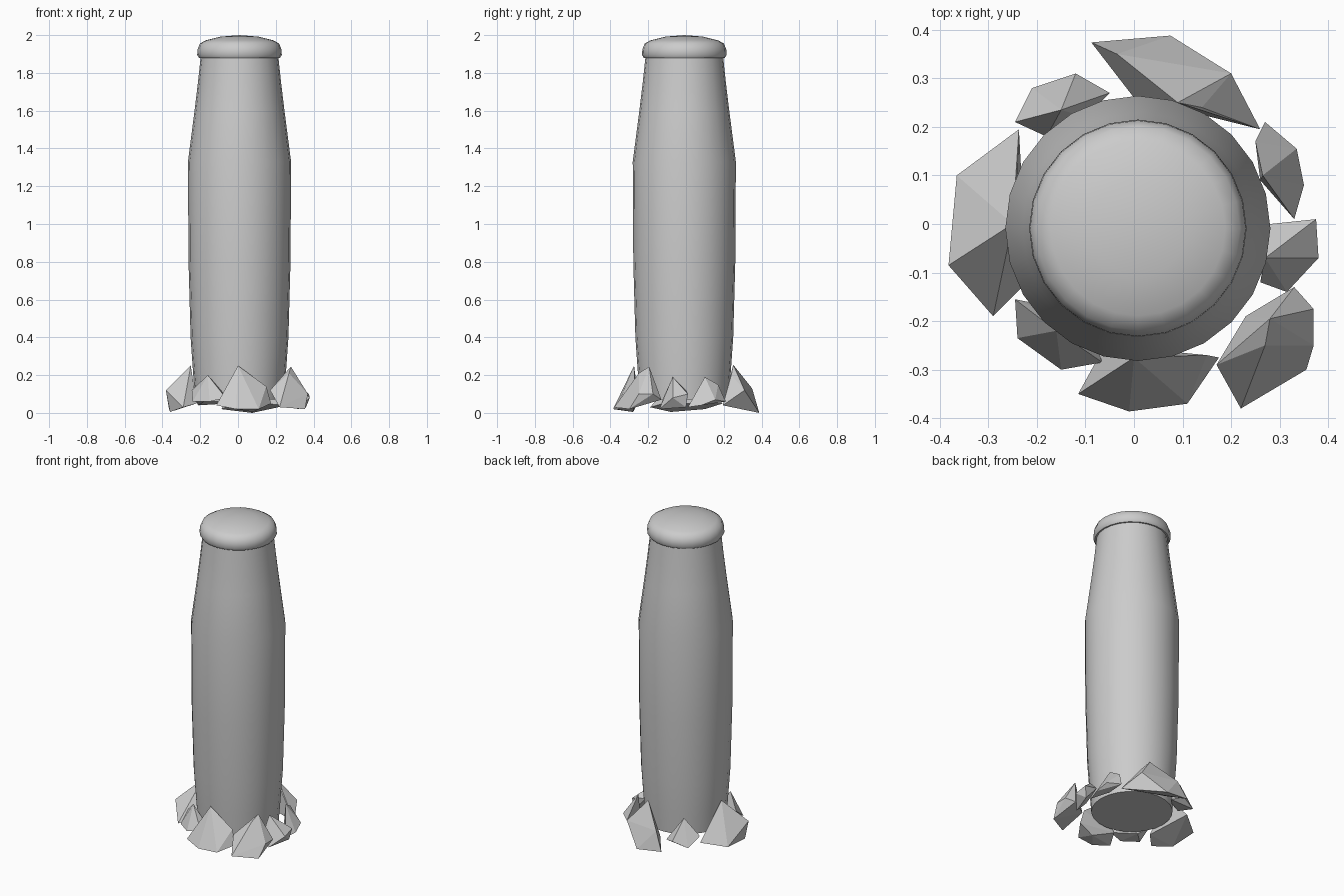
import bpy, bmesh, math

if "Cube" in bpy.data.objects:
    bpy.data.objects.remove(bpy.data.objects["Cube"])

CX, CY, SIDES = 0.008, -0.009, 24


def lathe(name, profile):
    """Spin a (radius, z) profile around the pillar axis; ends are closed."""
    bm = bmesh.new()
    rings = []
    for r, z in profile:
        if r == 0:
            rings.append([bm.verts.new((CX, CY, z))])
        else:
            rings.append([bm.verts.new((CX + r * math.cos(2 * math.pi * i / SIDES),
                                        CY + r * math.sin(2 * math.pi * i / SIDES), z))
                          for i in range(SIDES)])
    for a, b in zip(rings, rings[1:]):
        for i in range(SIDES):
            j = (i + 1) % SIDES
            if len(b) == 1:
                bm.faces.new((a[i], a[j], b[0]))
            else:
                bm.faces.new((a[i], a[j], b[j], b[i]))
    bm.faces.new(rings[0][::-1])
    if len(rings[-1]) > 1:
        bm.faces.new(rings[-1])
    return finish(name, bm, True)


def finish(name, bm, smooth):
    bmesh.ops.recalc_face_normals(bm, faces=bm.faces[:])
    me = bpy.data.meshes.new(name)
    bm.to_mesh(me)
    bm.free()
    ob = bpy.data.objects.new(name, me)
    bpy.context.collection.objects.link(ob)
    if smooth:
        bpy.ops.object.select_all(action='DESELECT')
        ob.select_set(True)
        bpy.context.view_layer.objects.active = ob
        bpy.ops.object.shade_smooth_by_angle(angle=math.radians(40))
    return ob


def rock(name, points):
    """Faceted stone as the convex hull of a few corners."""
    bm = bmesh.new()
    for p in points:
        bm.verts.new(p)
    res = bmesh.ops.convex_hull(bm, input=bm.verts[:])
    junk = [v for v in bm.verts if not v.link_faces]
    bmesh.ops.delete(bm, geom=junk, context='VERTS')
    return finish(name, bm, False)


# Pillar body, slightly swollen and tapered towards the top
lathe("pillar", [(0.235, 0.07), (0.245, 0.2), (0.259, 0.4), (0.27, 0.8),
                 (0.273, 1.33), (0.238, 1.6), (0.22, 1.75), (0.205, 1.89)])

# Rounded cap
lathe("cap", [(0.215, 1.88), (0.224, 1.895), (0.222, 1.925), (0.21, 1.955),
              (0.18, 1.972), (0.10, 1.992), (0, 2.0)])

# Ring of stones around the foot
rock("rock_front", [(-.115, -.35, .04), (0, -.275, .25), (-.01, -.386, .02), (.11, -.37, .02),
                    (.175, -.275, .05), (.15, -.27, .14), (-.06, -.25, .06), (.08, -.28, .005)])
rock("rock_front_right", [(.17, -.29, .12), (.22, -.38, .03), (.355, -.30, .02), (.37, -.25, .1),
                          (.37, -.175, .1), (.33, -.13, .07), (.28, -.195, .245),
                          (.23, -.19, .06), (.27, -.25, .21)])
rock("rock_right_small", [(.375, .01, .1), (.38, -.07, .08), (.315, -.14, .02), (.28, 0, .12),
                          (.27, -.07, .19), (.36, 0, .03), (.26, -.12, .08)])
rock("rock_right", [(.27, .21, .06), (.335, .155, .07), (.35, .08, .04), (.33, .01, .03),
                    (.265, .1, .19), (.25, .17, .15), (.26, .09, .06)])
rock("rock_back", [(-.088, .374, .02), (.075, .388, 0), (.2, .31, .12), (.26, .195, .04),
                   (.09, .25, .255), (-.035, .35, .13), (0, .26, .06), (.14, .24, .2)])
rock("rock_back_left_small", [(-.245, .21, .1), (-.21, .28, .04), (-.12, .31, .07), (-.05, .27, .05),
                              (-.15, .235, .2), (-.18, .18, .06), (-.1, .22, .06)])
rock("rock_left", [(-.237, .195, .05), (-.365, .1, .02), (-.382, -.085, .12), (-.29, -.19, .03),
                   (-.22, -.12, .05), (-.25, 0, .25), (-.24, .08, .15), (-.36, -.08, .005)])
rock("rock_front_left_small", [(-.245, -.155, .12), (-.24, -.235, .06), (-.15, -.30, .06),
                               (-.065, -.285, .08), (-.16, -.22, .2), (-.09, -.22, .12),
                               (-.17, -.17, .06)])
